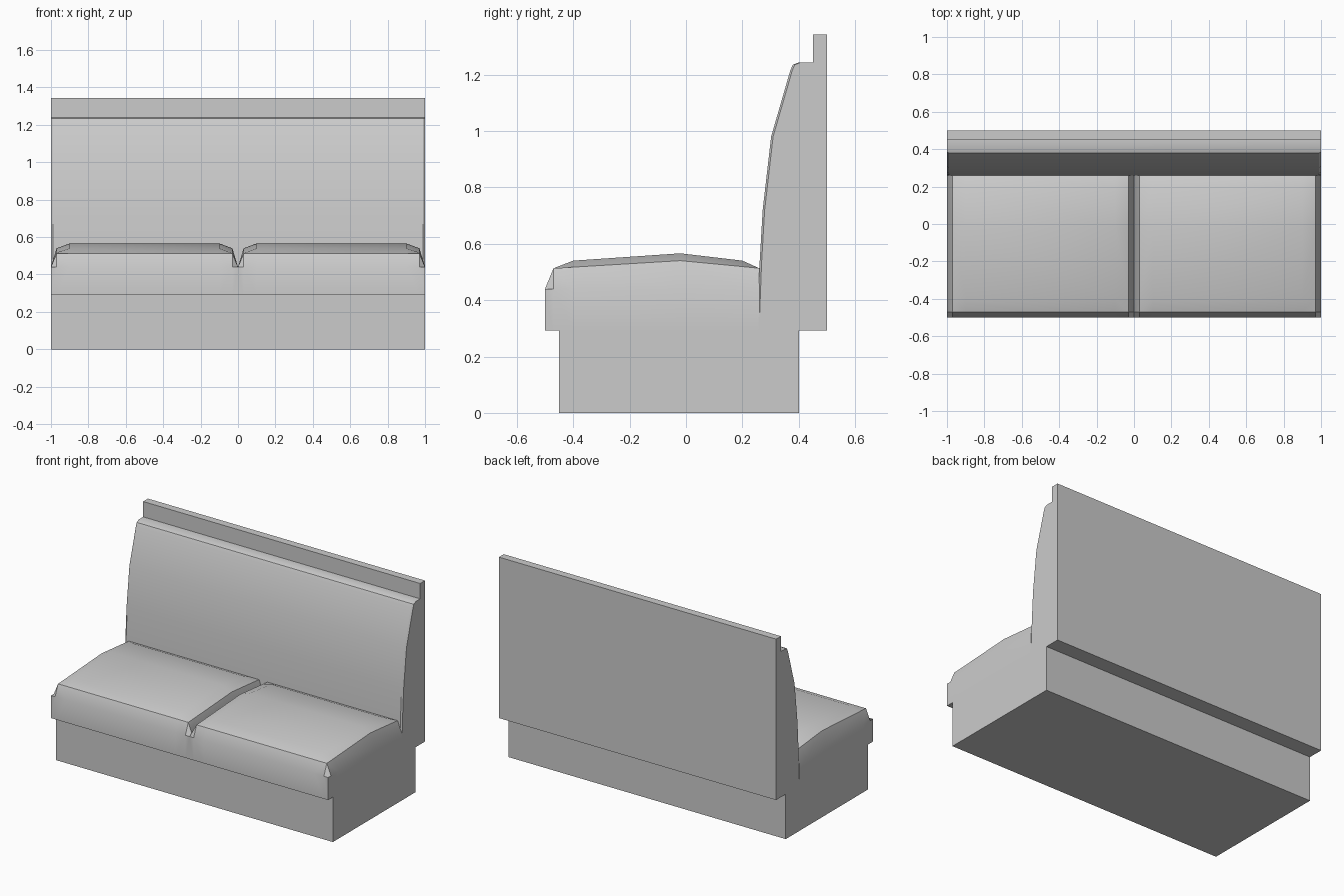
import bpy, bmesh
from math import radians

if "Cube" in bpy.data.objects:
    bpy.data.objects.remove(bpy.data.objects["Cube"])


def finish(name, bm, smooth=False):
    bmesh.ops.recalc_face_normals(bm, faces=bm.faces)
    me = bpy.data.meshes.new(name)
    bm.to_mesh(me)
    bm.free()
    ob = bpy.data.objects.new(name, me)
    bpy.context.collection.objects.link(ob)
    if smooth:
        bpy.ops.object.select_all(action='DESELECT')
        ob.select_set(True)
        bpy.context.view_layer.objects.active = ob
        bpy.ops.object.shade_smooth_by_angle(angle=radians(30))
    return ob


def box(name, y0, y1, z0, z1):
    bm = bmesh.new()
    bmesh.ops.create_cube(bm, size=1)
    for v in bm.verts:
        v.co = (v.co.x * 2, y0 + (v.co.y + 0.5) * (y1 - y0), z0 + (v.co.z + 0.5) * (z1 - z0))
    return finish(name, bm)


def skin(bm, rows):
    for a, b in zip(rows, rows[1:]):
        for i in range(len(a) - 1):
            bm.faces.new((a[i], a[i + 1], b[i + 1], b[i]))


# Plinth, rear panel and the rail under the backrest
box("plinth", -0.45, 0.40, 0, 0.293)
box("back_panel", 0.45, 0.50, 0.293, 1.343)
box("back_rail", 0.257, 0.45, 0.293, 0.34)

# Seat cushion: crowned top grid, sides dropped to the plinth, mirrored
ys = [-0.5, -0.47, -0.40, -0.02, 0.20, 0.26]
rim = [0.44, 0.513, 0.517, 0.54, 0.519, 0.513]
crown = [0.44, 0.513, 0.54, 0.566, 0.54, 0.513]
low = [0.44] * 6
columns = [(0, low), (0.03, rim), (0.10, crown), (0.90, crown), (0.97, rim), (1, low)]
bm = bmesh.new()
skin(bm, [[bm.verts.new((x, y, z)) for y, z in zip(ys, zs)] for x, zs in columns])
border = [e for e in bm.edges if e.is_boundary]
skirt = bmesh.ops.extrude_edge_only(bm, edges=border)["geom"]
for v in skirt:
    if isinstance(v, bmesh.types.BMVert):
        v.co.z = 0.293
bmesh.ops.holes_fill(bm, edges=[e for e in bm.edges if e.is_boundary], sides=0)
seat = finish("seat_cushions", bm, True)
mirror = seat.modifiers.new("Mirror", 'MIRROR')
mirror.use_mirror_merge = False

# Backrest cushion: curved side profile with narrow chamfers at both ends
front = [(0.254, 0.34), (0.261, 0.53), (0.272, 0.72), (0.302, 0.98),
         (0.370, 1.215), (0.379, 1.235), (0.400, 1.243)]
rear = [(0.45, 1.243), (0.45, 0.34)]
bm = bmesh.new()
sections = []
for x, setback in [(-1, 0.007), (-0.99, 0), (0.99, 0), (1, 0.007)]:
    pts = [(y + setback, z) for y, z in front] + rear
    sections.append([bm.verts.new((x, y, z)) for y, z in pts])
skin(bm, [s + s[:1] for s in sections])
bm.faces.new(sections[0])
bm.faces.new(sections[-1])
finish("backrest_cushion", bm, True)
